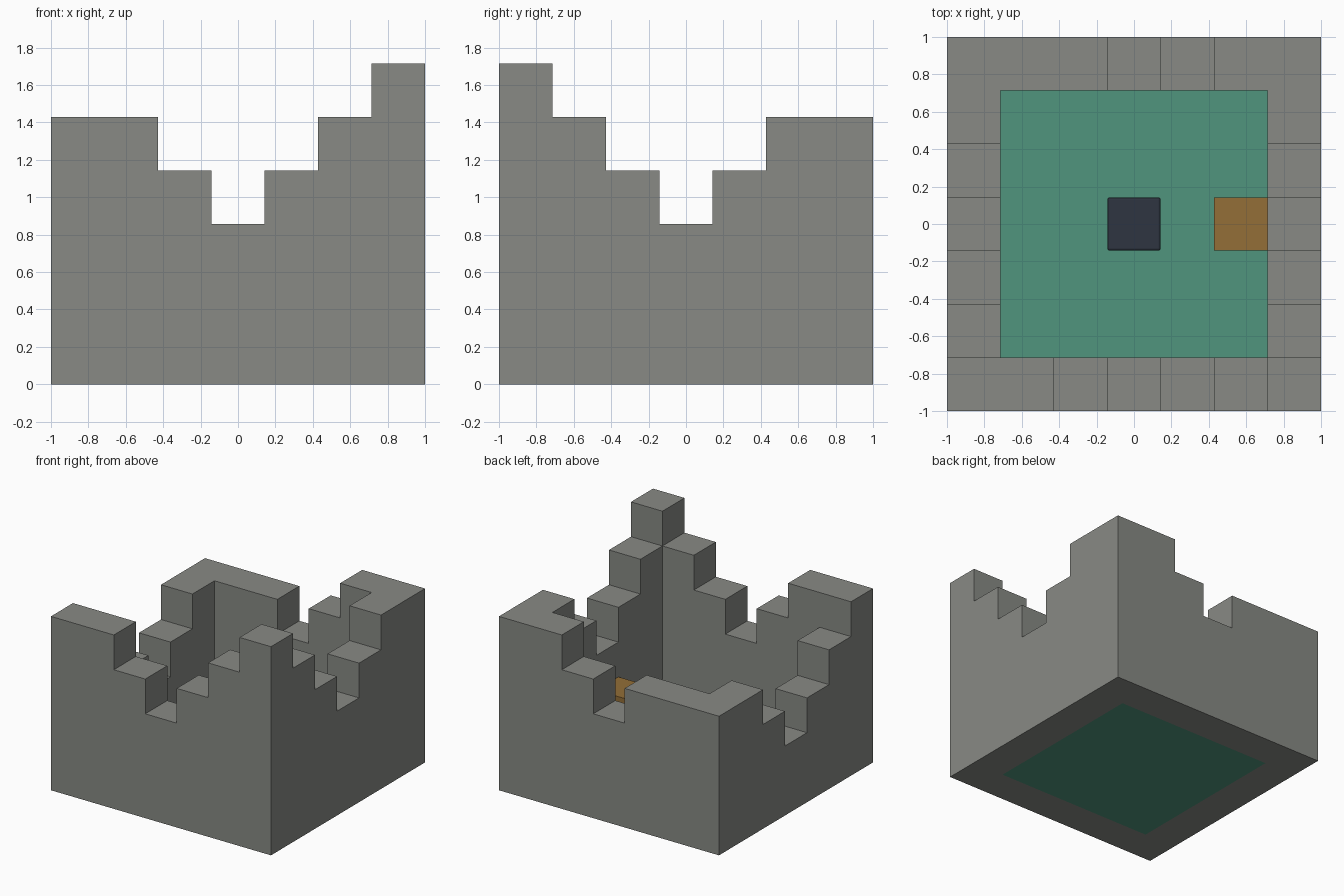
import bpy
import bmesh

U = 2 / 7  # one block

cube = bpy.data.objects.get("Cube")
if cube:
    bpy.data.objects.remove(cube, do_unlink=True)


def linear(c):
    c /= 255
    return c / 12.92 if c <= 0.04045 else ((c + 0.055) / 1.055) ** 2.4


def material(name, r, g, b):
    mat = bpy.data.materials.new(name)
    color = (linear(r), linear(g), linear(b), 1)
    mat.use_nodes = True
    mat.diffuse_color = color
    bsdf = mat.node_tree.nodes["Principled BSDF"]
    bsdf.inputs["Base Color"].default_value = color
    return mat


stone = material("grey stone", 136, 138, 133)
grass = material("green floor", 80, 149, 125)
wood = material("orange brown", 147, 110, 55)
slate = material("dark slate", 46, 53, 65)


def add_object(name, bm, mat):
    bmesh.ops.recalc_face_normals(bm, faces=bm.faces)
    mesh = bpy.data.meshes.new(name)
    bm.to_mesh(mesh)
    bm.free()
    mesh.materials.append(mat)
    obj = bpy.data.objects.new(name, mesh)
    bpy.context.collection.objects.link(obj)
    return obj


def block(name, center, size, mat):
    bm = bmesh.new()
    bmesh.ops.create_cube(bm, size=U)
    bmesh.ops.scale(bm, vec=size, verts=bm.verts)
    bmesh.ops.translate(bm, vec=[c * U for c in center], verts=bm.verts)
    return add_object(name, bm, mat)


def stepped_wall(name, heights, offset, along_x):
    """Extrude a stepped silhouette, one block thick, from a row of heights."""
    start = -len(heights) / 2
    outline = [(start, 0)]
    last = 0
    for i, h in enumerate(heights):
        if h != last:
            if last:
                outline.append((start + i, last))
            outline.append((start + i, h))
        last = h
    outline += [(-start, last), (-start, 0)]

    bm = bmesh.new()
    place = (lambda a, z: (a * U, offset * U, z * U)) if along_x else \
            (lambda a, z: (offset * U, a * U, z * U))
    face = bm.faces.new([bm.verts.new(place(a, z)) for a, z in outline])
    out = bmesh.ops.extrude_face_region(bm, geom=[face], use_keep_orig=True)
    moved = [v for v in out["geom"] if isinstance(v, bmesh.types.BMVert)]
    bmesh.ops.translate(bm, vec=(0, U, 0) if along_x else (U, 0, 0), verts=moved)
    return add_object(name, bm, stone)


# Stepped walls around the courtyard
stepped_wall("front_wall", [5, 5, 4, 3, 4, 5, 6], -3.5, True)
stepped_wall("back_wall", [4, 4, 4, 3, 4, 5, 5], 2.5, True)
stepped_wall("left_wall", [5, 4, 3, 4, 5], 2.5, False)
stepped_wall("right_wall", [4, 3, 2, 3, 4], -3.5, False)

# Courtyard floor and the two blocks standing on it
block("floor", (0, 0, 0.5), (5, 5, 1), grass)
block("side_block", (2, 0, 1.5), (1, 1, 1), wood)
center = block("center_block", (0, 0, 1.5), (1, 1, 1), slate)
bevel = center.modifiers.new("Bevel", "BEVEL")
bevel.width = 0.012
bevel.segments = 2
